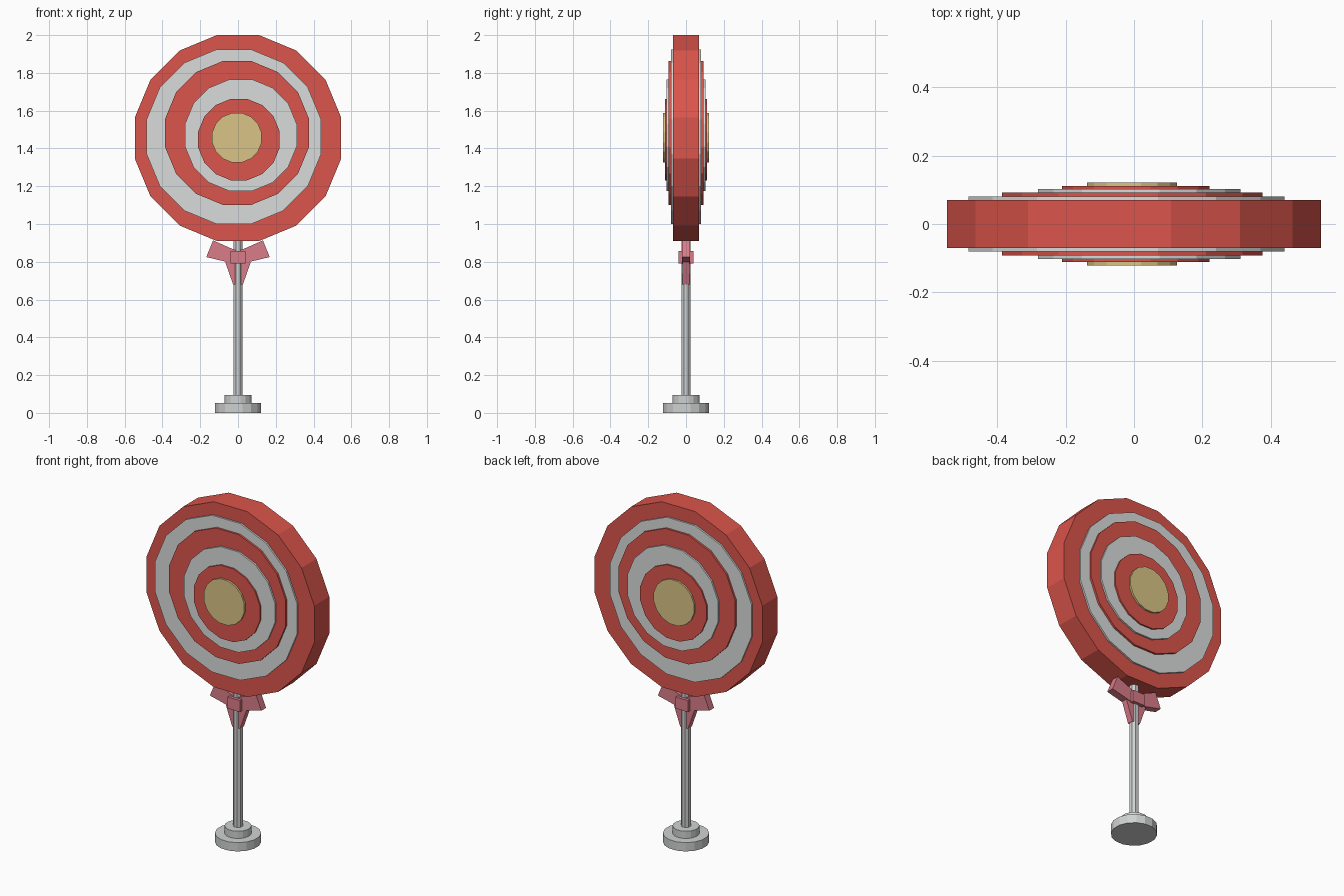
import bpy, bmesh
from math import radians, pi
from mathutils import Matrix

cube = bpy.data.objects.get("Cube")
if cube:
    bpy.data.objects.remove(cube, do_unlink=True)


def material(name, r, g, b):
    m = bpy.data.materials.new(name)
    m.use_nodes = True
    m.diffuse_color = (r, g, b, 1)
    m.node_tree.nodes["Principled BSDF"].inputs["Base Color"].default_value = (r, g, b, 1)
    return m


red = material("target red", 0.71, 0.09, 0.07)
white = material("target white", 0.70, 0.72, 0.72)
gold = material("bullseye gold", 0.70, 0.56, 0.24)
pink = material("bracket pink", 0.70, 0.20, 0.25)
steel = material("stand grey", 0.63, 0.65, 0.64)


def finish(name, bm, mat):
    bmesh.ops.recalc_face_normals(bm, faces=bm.faces)
    mesh = bpy.data.meshes.new(name)
    bm.to_mesh(mesh)
    bm.free()
    mesh.materials.append(mat)
    obj = bpy.data.objects.new(name, mesh)
    bpy.context.collection.objects.link(obj)
    return obj


def cylinder(name, mat, sides, radius, depth, centre, facing_front=False):
    """Flat-sided cylinder with a flat facing up (or along z when turned to the front)."""
    bm = bmesh.new()
    bmesh.ops.create_cone(bm, cap_ends=True, segments=sides, radius1=radius,
                          radius2=radius, depth=depth)
    turn = Matrix.Rotation(pi / sides, 4, "Z")
    if facing_front:
        turn = Matrix.Rotation(radians(90), 4, "X") @ turn
    bm.transform(Matrix.Translation(centre) @ turn)
    return finish(name, bm, mat)


def plate(name, mat, outline, half_depth):
    """Front outline in x, z extruded through y."""
    bm = bmesh.new()
    face = bm.faces.new([bm.verts.new((x, -half_depth, z)) for x, z in outline])
    moved = bmesh.ops.extrude_face_region(bm, geom=[face])["geom"]
    verts = [v for v in moved if isinstance(v, bmesh.types.BMVert)]
    bmesh.ops.translate(bm, verts=verts, vec=(0, 2 * half_depth, 0))
    return finish(name, bm, mat)


# Target: stacked discs, slightly off centre, stepping out on both faces
discs = [
    ("target_body", red, 0.557, 0.070, 0.0, 1.455),
    ("outer_white_ring", white, 0.471, 0.080, -0.022, 1.462),
    ("middle_red_ring", red, 0.388, 0.092, -0.005, 1.482),
    ("inner_white_ring", white, 0.302, 0.102, 0.015, 1.470),
    ("inner_red_ring", red, 0.220, 0.111, 0.005, 1.447),
    ("bullseye", gold, 0.134, 0.122, -0.006, 1.457),
]
for name, mat, radius, half, x, z in discs:
    cylinder(name, mat, 16, radius, 2 * half, (x, 0, z), True)

# Stand
cylinder("base_plate", steel, 16, 0.124, 0.052, (0, 0, 0.026))
cylinder("base_collar", steel, 16, 0.072, 0.045, (0, 0, 0.0725))
cylinder("pole", steel, 8, 0.026, 0.88, (0, 0, 0.51))

# Bracket: hub block, two flared arms and a tapered brace
plate("bracket_hub", pink, [(-0.04, 0.79), (0.04, 0.79), (0.04, 0.858), (-0.04, 0.858)], 0.04)
for side, name in ((1, "left_arm"), (-1, "right_arm")):
    arm = [(0.0, 0.785), (0.168, 0.825), (0.132, 0.913), (0.0, 0.855)]
    plate("bracket_" + name, pink, [(side * x, z) for x, z in arm], 0.022)
plate("bracket_brace", pink, [(-0.026, 0.68), (0.026, 0.68), (0.068, 0.80), (-0.068, 0.80)], 0.018)
